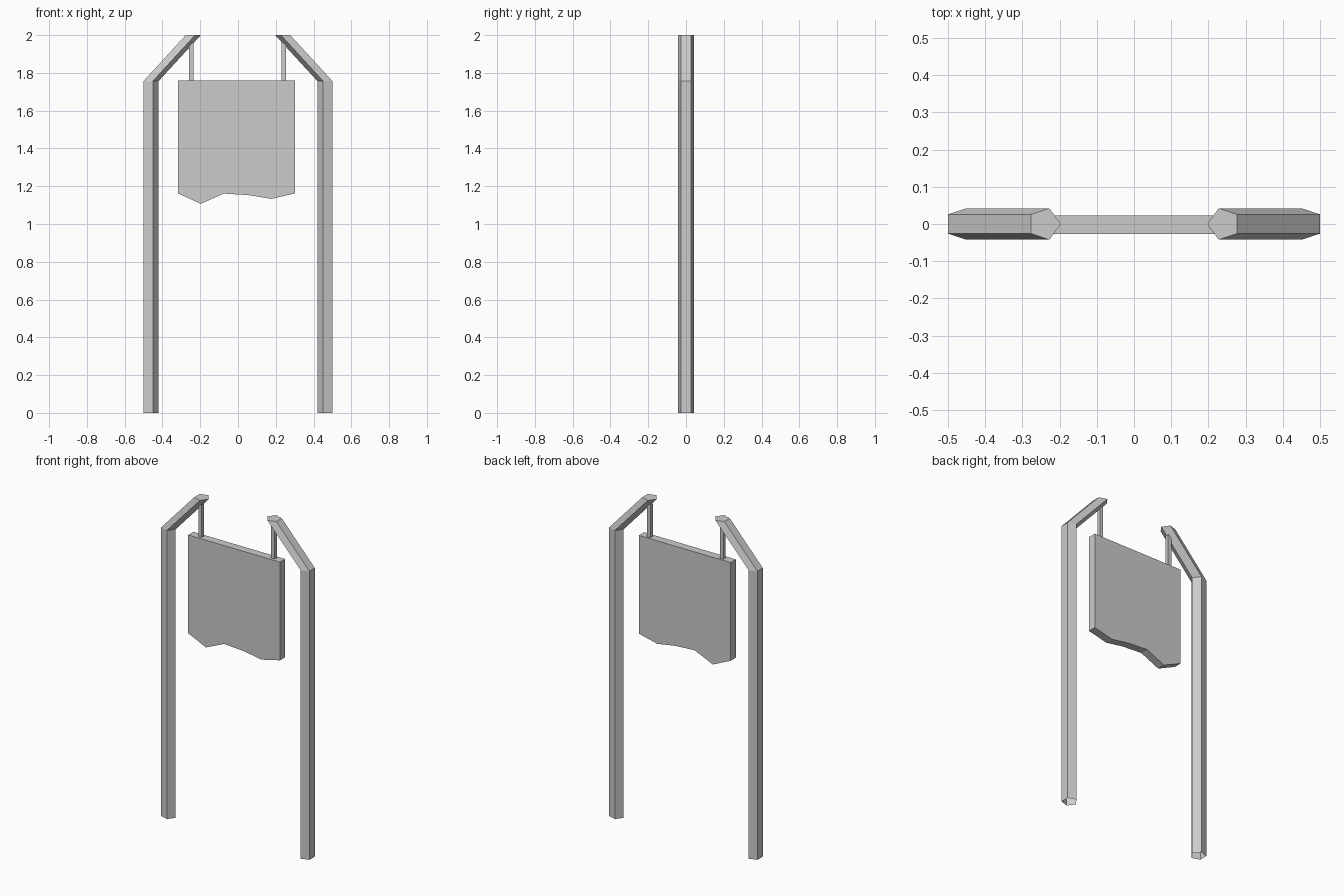
import bpy
import bmesh
from math import cos, sin, tau

cube = bpy.data.objects.get("Cube")
if cube:
    bpy.data.objects.remove(cube, do_unlink=True)

grey = bpy.data.materials.new("plain grey")
grey.use_nodes = True
colour = (0.6, 0.6, 0.6, 1)
grey.diffuse_color = colour
grey.node_tree.nodes["Principled BSDF"].inputs["Base Color"].default_value = colour


def finish(name, bm):
    bmesh.ops.recalc_face_normals(bm, faces=bm.faces)
    mesh = bpy.data.meshes.new(name)
    bm.to_mesh(mesh)
    bm.free()
    mesh.materials.append(grey)
    obj = bpy.data.objects.new(name, mesh)
    bpy.context.collection.objects.link(obj)


def loft(name, rings, cap_bottom=True):
    """Join matching rings of points with side faces and cap the ends."""
    bm = bmesh.new()
    loops = [[bm.verts.new(p) for p in ring] for ring in rings]
    n = len(loops[0])
    for low, high in zip(loops, loops[1:]):
        for i in range(n):
            j = (i + 1) % n
            bm.faces.new((low[i], low[j], high[j], high[i]))
    bm.faces.new(loops[-1])
    if cap_bottom:
        bm.faces.new(loops[0])
    finish(name, bm)


# Five-sided posts, flat side out, with the upper arm leaning inwards
POST_RADIUS = 0.0442
for side, label in ((1, "left"), (-1, "right")):
    rings = []
    for centre, z in ((0.464, 0), (0.464, 1.757), (0.241, 2)):
        rings.append([(side * (centre - POST_RADIUS * cos(tau * i / 5)),
                       POST_RADIUS * sin(tau * i / 5), z) for i in range(5)])
    loft(label + "_post", rings, cap_bottom=False)

# Hanging board with a wavy lower edge
outline = [(-0.317, 1.76), (-0.317, 1.162), (-0.197, 1.107), (-0.075, 1.161),
           (0.055, 1.153), (0.178, 1.133), (0.302, 1.162), (0.302, 1.76)]
loft("hanging_board", [[(x, y, z) for x, z in outline] for y in (-0.027, 0.023)])

# Thin square hangers between board and arms
R = 0.0115
for x, label in ((0.243, "left"), (-0.248, "right")):
    loft(label + "_hanger", [[(x + a * R, b * R, z) for a, b in
         ((-1, -1), (1, -1), (1, 1), (-1, 1))] for z in (1.755, 1.96)])
